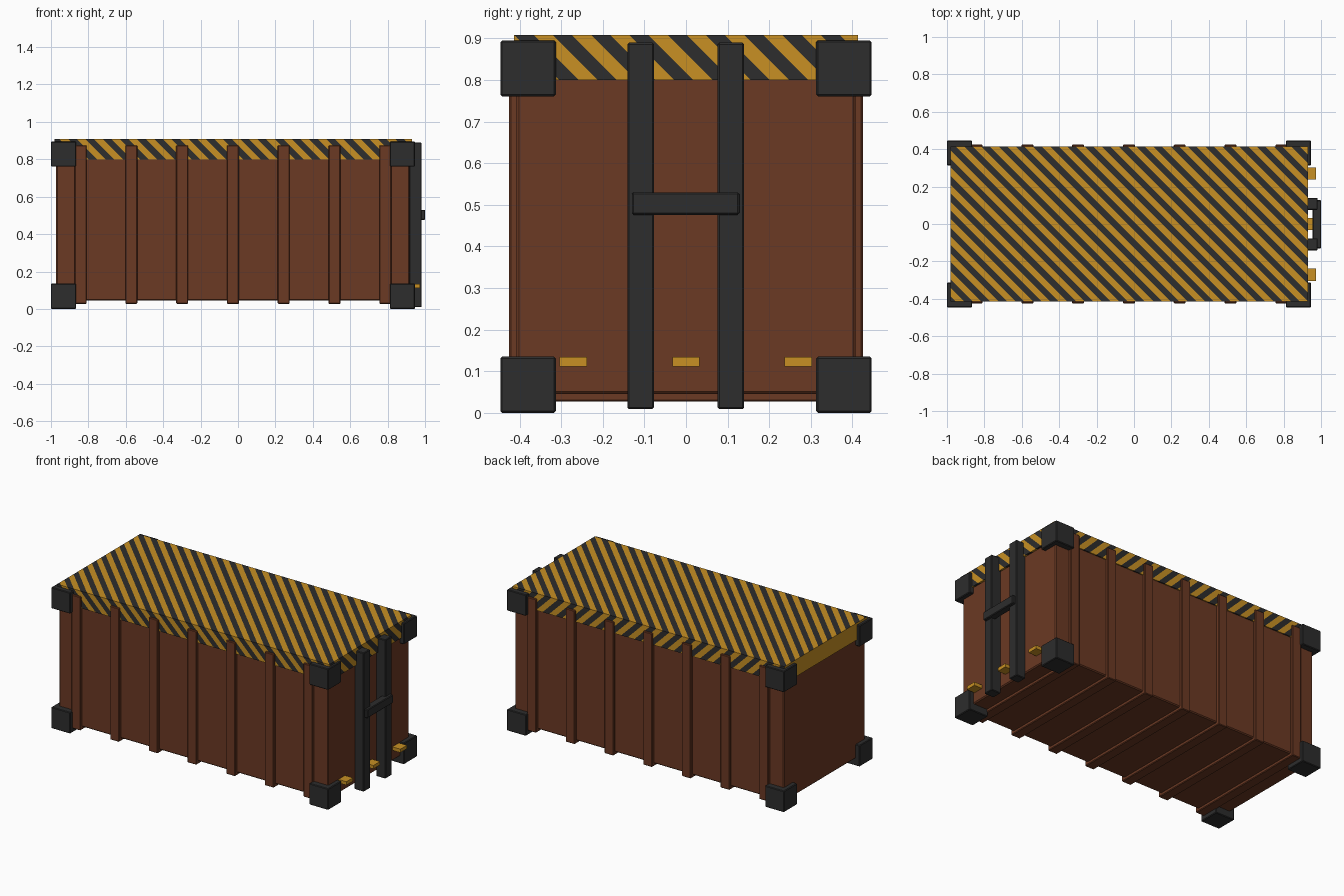
import bpy, bmesh, math
from mathutils import Vector

if "Cube" in bpy.data.objects:
    bpy.data.objects.remove(bpy.data.objects["Cube"])


def material(name, rgb):
    m = bpy.data.materials.new(name)
    m.use_nodes = True
    m.diffuse_color = (*rgb, 1)
    m.node_tree.nodes["Principled BSDF"].inputs["Base Color"].default_value = (*rgb, 1)
    return m


rust = material("rust_brown", (0.147, 0.041, 0.017))
dark = material("charcoal", (0.026, 0.026, 0.026))
yellow = material("warning_yellow", (0.58, 0.28, 0.017))


def finish(name, bm, *mats):
    mesh = bpy.data.meshes.new(name)
    bm.to_mesh(mesh)
    bm.free()
    for m in mats:
        mesh.materials.append(m)
    ob = bpy.data.objects.new(name, mesh)
    bpy.context.collection.objects.link(ob)
    return ob


def box_mesh(xs, ys, zs):
    bm = bmesh.new()
    bmesh.ops.create_cube(bm, size=1)
    lo, hi = Vector((xs[0], ys[0], zs[0])), Vector((xs[1], ys[1], zs[1]))
    for v in bm.verts:
        v.co = (lo + hi) / 2 + v.co * (hi - lo)
    return bm


def box(name, xs, ys, zs, mat, bevel=0.004):
    ob = finish(name, box_mesh(xs, ys, zs), mat)
    if bevel:
        mod = ob.modifiers.new("edge_bevel", 'BEVEL')
        mod.width = bevel
        mod.segments = 1
    return ob


CENTRE = -0.027

# Container body and the ribs wrapped around its sides and floor
box("container_body", (-0.972, 0.918), (-0.407, 0.407), (0.045, 0.88), rust, 0.006)
for i in range(7):
    x = CENTRE + (i - 3) * 0.2715
    box(f"wall_rib_{i + 1}", (x - 0.032, x + 0.032), (-0.425, 0.425), (0.027, 0.875), rust)

# Lid, cut along diagonal planes into warning stripes
bm = box_mesh((-0.98, 0.93), (-0.414, 0.414), (0.80, 0.908))
STRIPE = 0.046
diagonal = Vector((1, 1, 1))
for k in range(-40, 60):
    bmesh.ops.bisect_plane(bm, geom=bm.verts[:] + bm.edges[:] + bm.faces[:],
                           plane_co=diagonal * (k * STRIPE / 3), plane_no=diagonal)
bm.normal_update()
for f in bm.faces:
    band = math.floor(f.calc_center_median().dot(diagonal) / STRIPE)
    f.material_index = 0 if f.normal.x < -0.9 else band % 2
finish("striped_lid", bm, yellow, dark)

# Corner castings
for end, xs in (("back", (-1.0, -0.866)), ("door", (0.812, 0.946))):
    for side, ys in (("right", (-0.446, -0.313)), ("left", (0.313, 0.446))):
        for level, zs in (("lower", (0.0, 0.135)), ("upper", (0.761, 0.895))):
            box(f"{end}_{side}_{level}_corner", xs, ys, zs, dark)

# Door locking bars and the handle across them
for side, y in (("right", -0.109), ("left", 0.108)):
    box(f"{side}_lock_bar", (0.915, 0.982), (y - 0.032, y + 0.032), (0.009, 0.89), dark)
box("door_handle", (0.955, 1.0), (-0.13, 0.128), (0.476, 0.53), dark)

# Small yellow door latches
for i, y in enumerate((-0.271, 0, 0.27)):
    box(f"door_latch_{i + 1}", (0.915, 0.974), (y - 0.033, y + 0.033), (0.112, 0.134), yellow, 0)
